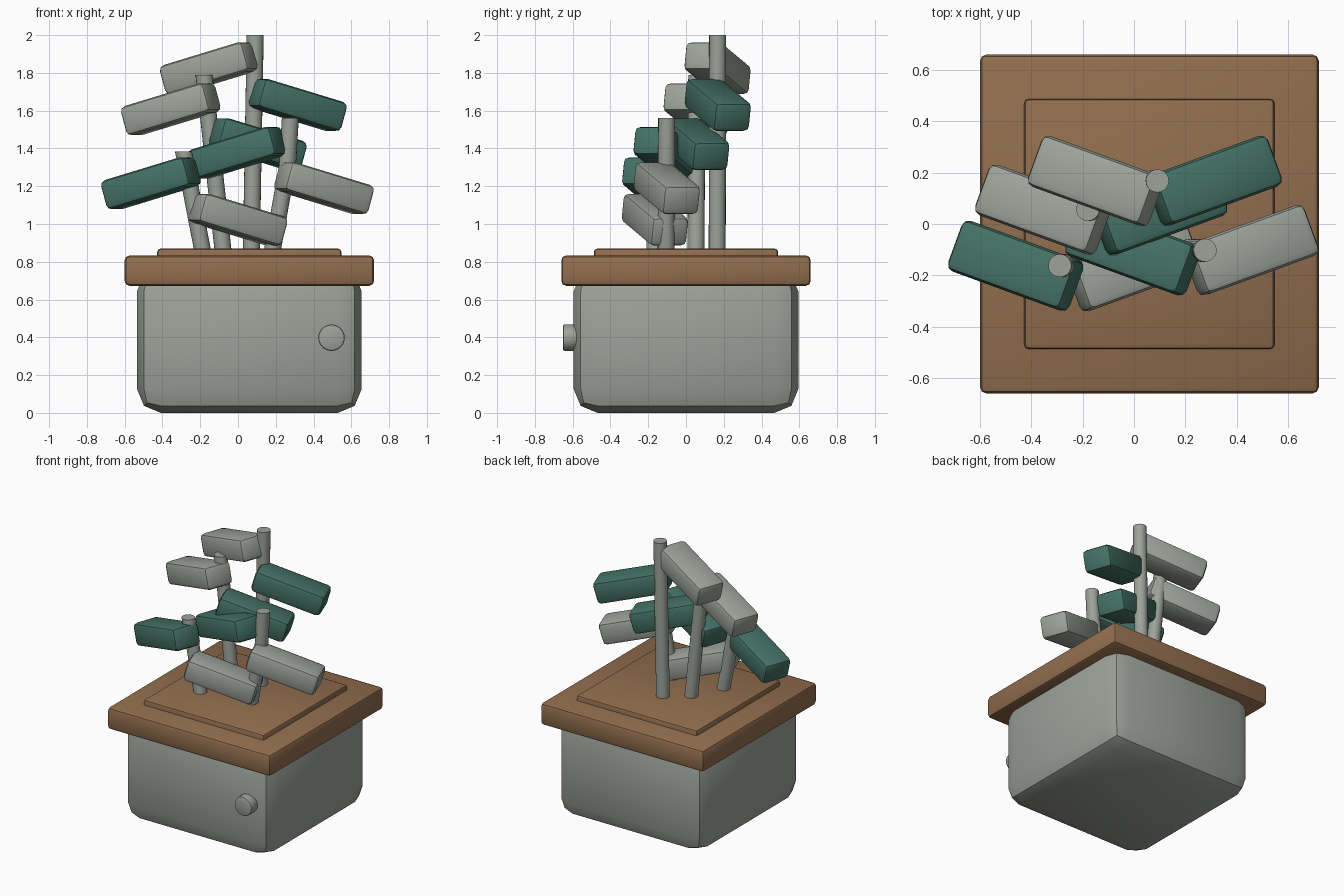
import bpy, bmesh, math
from mathutils import Vector, Euler, Matrix

if "Cube" in bpy.data.objects:
    bpy.data.objects.remove(bpy.data.objects["Cube"])


def material(name, srgb):
    m = bpy.data.materials.new(name)
    lin = [((c / 255 + 0.055) / 1.055) ** 2.4 for c in srgb]
    m.diffuse_color = (*lin, 1)
    m.use_nodes = True
    m.node_tree.nodes["Principled BSDF"].inputs["Base Color"].default_value = m.diffuse_color
    return m


GREY = material("pale grey", (157, 162, 154))
BROWN = material("wood brown", (146, 110, 78))
GREEN = material("deep green", (68, 113, 100))


def finish(name, bm, mat):
    bmesh.ops.recalc_face_normals(bm, faces=bm.faces)
    mesh = bpy.data.meshes.new(name)
    bm.to_mesh(mesh)
    bm.free()
    mesh.materials.append(mat)
    ob = bpy.data.objects.new(name, mesh)
    bpy.context.collection.objects.link(ob)
    bpy.ops.object.select_all(action='DESELECT')
    ob.select_set(True)
    bpy.context.view_layer.objects.active = ob
    bpy.ops.object.shade_smooth_by_angle(angle=math.radians(35))
    return ob


def rounded_box(name, centre, size, bevel, mat, rot=(0, 0, 0)):
    bm = bmesh.new()
    bmesh.ops.create_cube(bm, size=1)
    bmesh.ops.scale(bm, vec=size, verts=bm.verts)
    bmesh.ops.bevel(bm, geom=bm.edges[:], offset=bevel, segments=2,
                    profile=0.5, affect='EDGES')
    ob = finish(name, bm, mat)
    ob.location = centre
    ob.rotation_euler = rot
    return ob


def tube(name, points, radius, mat, sides=20):
    bm = bmesh.new()
    pts = [Vector(p) for p in points]
    rings = [[bm.verts.new(p + Vector((radius * math.cos(a), radius * math.sin(a), 0)))
              for a in (2 * math.pi * i / sides for i in range(sides))] for p in pts]
    for r0, r1 in zip(rings, rings[1:]):
        for i in range(sides):
            j = (i + 1) % sides
            bm.faces.new((r0[i], r0[j], r1[j], r1[i]))
    bm.faces.new(rings[0])
    bm.faces.new(rings[-1])
    return finish(name, bm, mat)


# Pot, rim and raised bed
rounded_box("pot", (0.06, 0, 0.385), (1.19, 1.19, 0.77), 0.127, GREY)
rounded_box("rim", (0.06, 0, 0.753), (1.32, 1.32, 0.16), 0.025, BROWN)
rounded_box("bed", (0.06, 0, 0.81), (0.975, 0.975, 0.12), 0.018, BROWN)

# Round knob on the front
bm = bmesh.new()
bmesh.ops.create_cone(bm, cap_ends=True, segments=24, radius1=0.07, radius2=0.07, depth=0.08)
rim_edges = [e for e in bm.edges if abs(e.verts[0].co.z - e.verts[1].co.z) < 1e-5]
bmesh.ops.bevel(bm, geom=rim_edges, offset=0.01, segments=2, profile=0.5, affect='EDGES')
bmesh.ops.transform(bm, verts=bm.verts, matrix=Matrix.Translation((0.495, -0.612, 0.398))
                    @ Euler((math.pi / 2, 0, 0)).to_matrix().to_4x4())
finish("knob", bm, GREY)

# Leaning stems
stems = [
    [(0.07, 0.165, 0.82), (0.091, 0.168, 2.0)],
    [(-0.075, 0.053, 0.82), (-0.18, 0.057, 1.79)],
    [(-0.18, -0.165, 0.82), (-0.289, -0.162, 1.385)],
    [(0.175, -0.105, 0.82), (0.262, -0.103, 1.31), (0.277, -0.102, 1.56)],
]
for i, pts in enumerate(stems):
    tube(f"stem_{i + 1}", pts, 0.045, GREY)

# Block leaves: side -1 droops to the left, +1 droops to the right
leaves = [
    (-0.15, 0.167, 1.825, -1, GREY),
    (-0.356, 0.056, 1.608, -1, GREY),
    (-0.461, -0.163, 1.216, -1, GREEN),
    (-0.005, -0.103, 1.377, -1, GREEN),
    (0.312, 0.168, 1.63, 1, GREEN),
    (0.100, 0.054, 1.423, 1, GREEN),
    (0.455, -0.102, 1.19, 1, GREY),
    (-0.002, -0.165, 1.023, 1, GREY),
]
for i, (x, y, z, side, mat) in enumerate(leaves):
    rounded_box(f"leaf_{i + 1}", (x, y, z), (0.495, 0.21, 0.16), 0.03, mat,
                (0, side * math.radians(16), side * math.radians(20)))
